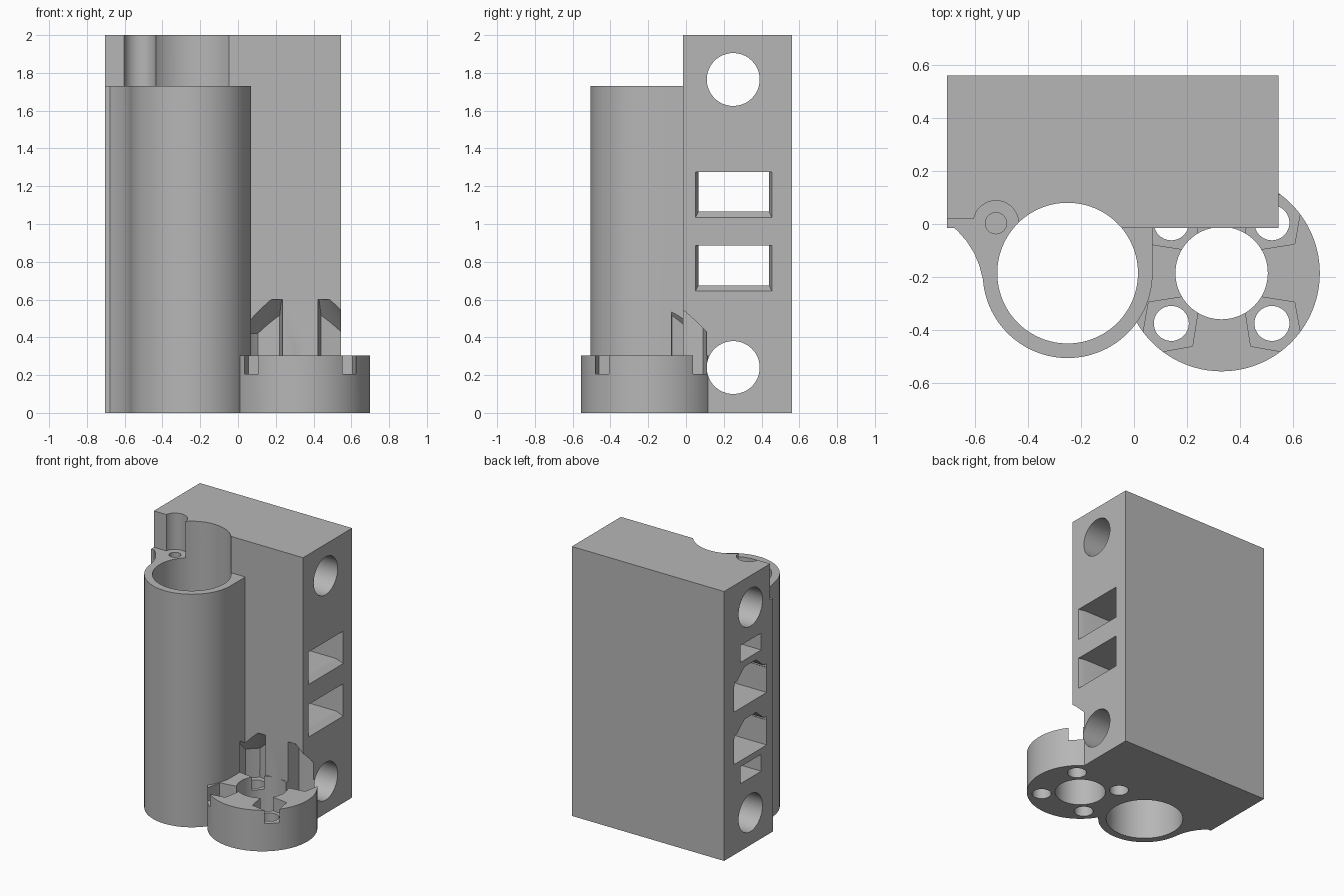
import bpy, bmesh
from math import sin, cos, pi, radians
from mathutils import Matrix, Vector

if "Cube" in bpy.data.objects:
    bpy.data.objects.remove(bpy.data.objects["Cube"], do_unlink=True)

grey = bpy.data.materials.new("plain grey")
grey.use_nodes = True
grey.diffuse_color = (0.47, 0.47, 0.47, 1)
grey.node_tree.nodes["Principled BSDF"].inputs["Base Color"].default_value = (0.47, 0.47, 0.47, 1)

TUBE = Vector((-0.25, -0.185))
DISC = Vector((0.33, -0.185))
SHELF = 1.73


def make(name, bm):
    bmesh.ops.recalc_face_normals(bm, faces=bm.faces)
    mesh = bpy.data.meshes.new(name)
    bm.to_mesh(mesh)
    bm.free()
    mesh.materials.append(grey)
    obj = bpy.data.objects.new(name, mesh)
    bpy.context.collection.objects.link(obj)
    return obj


def loft(name, lower, upper):
    """Solid between two matching loops of 3D points."""
    bm = bmesh.new()
    a = [bm.verts.new(p) for p in lower]
    b = [bm.verts.new(p) for p in upper]
    n = len(a)
    bm.faces.new(a[::-1])
    bm.faces.new(b)
    for i in range(n):
        j = (i + 1) % n
        bm.faces.new((a[i], a[j], b[j], b[i]))
    return make(name, bm)


def prism(name, pts, z0, z1):
    return loft(name, [(x, y, z0) for x, y in pts], [(x, y, z1) for x, y in pts])


def side_prism(name, pts, x0, x1):
    return loft(name, [(x0, y, z) for y, z in pts], [(x1, y, z) for y, z in pts])


def circle(c, r, n=72, start=0, end=2 * pi, closed=True):
    count = n if closed else n + 1
    return [(c[0] + r * cos(start + (end - start) * i / n),
             c[1] + r * sin(start + (end - start) * i / n)) for i in range(count)]


def rect(a0, a1, b0, b1):
    return [(a0, b0), (a1, b0), (a1, b1), (a0, b1)]


def boolean(target, tool, op):
    tool.hide_render = True
    mod = target.modifiers.new("cut", 'BOOLEAN')
    mod.operation = op
    mod.solver = 'EXACT'
    mod.object = tool
    bpy.context.view_layer.objects.active = target
    bpy.ops.object.modifier_apply(modifier=mod.name)
    bpy.data.objects.remove(tool, do_unlink=True)


# main block
body = prism("holder_body", rect(-0.705, 0.545, -0.015, 0.56), 0, 2)

# tube wall with flared web on one side and straight flank on the other
outline = [(-0.705, 0.05), (-0.705, 0.005), (-0.665, -0.025), (-0.63, -0.065),
           (-0.602, -0.11), (-0.583, -0.155)]
outline += circle(TUBE, 0.32, 48, radians(184), 2 * pi, closed=False) + [(0.07, 0.05)]
boolean(body, prism("tube", outline, 0, SHELF), 'UNION')

# round mounting foot
boolean(body, prism("foot", circle(DISC, 0.37, 96), 0, 0.305), 'UNION')

# tube bore, front step above the tube, screw recess and pilot hole
cuts = [prism("bore", circle(TUBE, 0.265, 96), -0.1, 2.1),
        prism("step", rect(-0.8, -0.44, -0.1, 0.02), SHELF, 2.1),
        prism("recess", circle((-0.52, 0.003), 0.085, 48), SHELF, 2.1),
        prism("pilot", circle((-0.52, 0.003), 0.04, 32), 1.4, 1.8),
        prism("foot_hole", circle(DISC, 0.174), -0.1, 0.37)]

# four screw holes with diamond pockets, roofed by a cone
for k in range(4):
    ang = pi / 4 + k * pi / 2
    rot = Matrix.Rotation(ang, 2)
    hole = DISC + rot @ Vector((0.268, 0))
    cuts.append(prism("screw_hole", circle(hole, 0.066, 40), -0.1, 0.3))
    half = [(0.15, 0.028), (0.272, 0.117), (0.4, 0.028)]
    shape = half + [(r, -t) for r, t in reversed(half)]
    pocket = prism("pocket", [DISC + rot @ Vector(p) for p in shape], 0.205, 0.9)
    bm = bmesh.new()
    for z, depth, r1, r2 in ((0.27, 0.3, 0.372, 0.372),):
        bmesh.ops.create_cone(bm, cap_ends=True, segments=96, radius1=r1, radius2=r2,
                              depth=depth, matrix=Matrix.Translation((*DISC, z)))
    top = [f for f in bm.faces if all(v.co.z > 0.4 for v in f.verts)]
    new = bmesh.ops.extrude_face_region(bm, geom=top)["geom"]
    bmesh.ops.delete(bm, geom=top, context='FACES')
    for v in new:
        if isinstance(v, bmesh.types.BMVert):
            flat = Vector(v.co.xy) - DISC
            v.co = (*(DISC + flat * (0.23 / 0.372)), 0.6)
    boolean(pocket, make("cone_roof", bm), 'INTERSECT')
    cuts.append(pocket)

# cross holes through the block
for z in (0.24, 1.765):
    cuts.append(side_prism("cross_hole", circle((0.25, z), 0.14), -1, 1))

# windows: straight opening, peaked pocket on one side, flared sill on the other
for z in (0.675, 1.065):
    cuts.append(side_prism("window", rect(0.065, 0.44, z, z + 0.21), -1, 1))
    house = [(0.06, z - 0.005), (0.445, z - 0.005), (0.445, z + 0.18),
             (0.32, z + 0.285), (0.185, z + 0.285), (0.06, z + 0.18)]
    cuts.append(side_prism("peaked_pocket", house, -1, -0.3))
    inner, outer = rect(0.065, 0.44, z, z + 0.21), rect(0.049, 0.456, z - 0.034, z + 0.21)
    cuts.append(loft("flare", [(0.5, y, w) for y, w in inner],
                     [(0.55, y, w) for y, w in outer]))

# small side pockets
for z in (0.5, 1.4):
    cuts.append(side_prism("side_pocket", rect(0.125, 0.37, z, z + 0.125), -1, -0.4))

for tool in cuts:
    boolean(body, tool, 'DIFFERENCE')

bpy.ops.object.select_all(action='DESELECT')
body.select_set(True)
bpy.context.view_layer.objects.active = body
bpy.ops.object.shade_smooth_by_angle(angle=radians(30))
